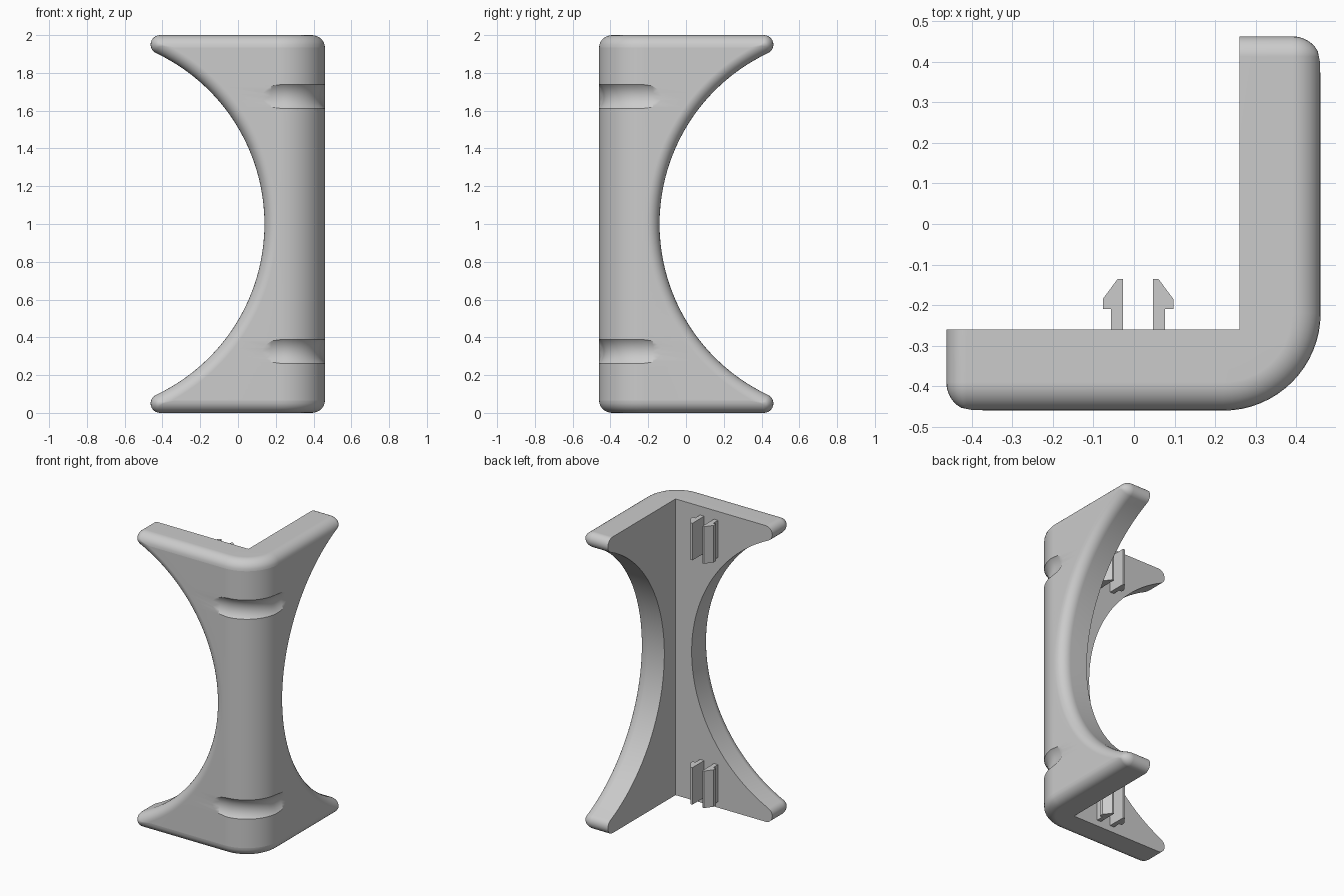
import bpy
import bmesh
from math import sin, cos, asin, sqrt, pi, radians
from mathutils import Vector

cube = bpy.data.objects.get("Cube")
if cube:
    bpy.data.objects.remove(cube, do_unlink=True)

grey = bpy.data.materials.new("Plain grey")
grey.use_nodes = True
grey.diffuse_color = (0.6, 0.6, 0.6, 1)
grey.node_tree.nodes["Principled BSDF"].inputs["Base Color"].default_value = (0.6, 0.6, 0.6, 1)

EDGE, INNER = 0.46, 0.26        # outer and inner faces of both wings
BEND = 0.22                     # centre of the rounded corner
FILLET, INSET = 0.07, 0.065
ARC_X, ARC_R, TIP = -0.86, 1.0, 0.05


def make_object(name, bm):
    bmesh.ops.recalc_face_normals(bm, faces=bm.faces)
    mesh = bpy.data.meshes.new(name)
    bm.to_mesh(mesh)
    bm.free()
    mesh.materials.append(grey)
    obj = bpy.data.objects.new(name, mesh)
    bpy.context.collection.objects.link(obj)
    return obj


def outline(d):
    """Free edge of a wing, top to bottom, inset by d."""
    r = max(TIP - d, 0.003)
    z = 1 - d - r
    phi = asin(z / (ARC_R + d + r))
    cx = ARC_X + sqrt((ARC_R + d + r) ** 2 - z * z)
    pts = []
    for i in range(11):
        a = pi / 2 + (phi + pi / 2) * i / 10
        pts.append((cx + r * cos(a), z + r * sin(a)))
    for i in range(1, 25):
        a = phi * (1 - i / 24)
        pts.append((ARC_X + (ARC_R + d) * cos(a), (ARC_R + d) * sin(a)))
    pts += [(x, -h) for x, h in reversed(pts[:-1])]
    return [(x, 1 + h) for x, h in pts]


def strand(x, z, depth, inner):
    """Horizontal row of points from the free edge to the corner diagonal."""
    row = [(x, depth - EDGE, z)]
    for i in range(9):
        a = -pi / 2 + pi / 4 * i / 8
        rho = EDGE - BEND - depth
        if inner:
            row.append((BEND + (INNER - BEND) * i / 8, -INNER, z))
        else:
            row.append((BEND + rho * cos(a), -BEND + rho * sin(a), z))
    return row


# Bracket: one wing in layers from the inner to the outer face, then its mirror
layers = [(EDGE - INNER, 0, True)]
for i in range(8):
    a = pi / 2 * i / 7
    layers.append((FILLET * (1 - sin(a)), INSET * (1 - cos(a)), False))

bm = bmesh.new()
grid = [[[bm.verts.new(p) for p in strand(x, z, depth, inner)]
         for x, z in outline(d)] for depth, d, inner in layers]


def skin(rows):
    for r0, r1 in zip(rows, rows[1:]):
        for k in range(len(r0) - 1):
            bm.faces.new((r0[k], r0[k + 1], r1[k + 1], r1[k]))


skin(grid[0])
skin(grid[-1])
skin([layer[0] for layer in grid])
skin([layer[-1] for layer in grid])
skin([[row[0] for row in layer] for layer in grid])
copy = bmesh.ops.duplicate(bm, geom=bm.verts[:] + bm.edges[:] + bm.faces[:])
for v in copy["geom"]:
    if isinstance(v, bmesh.types.BMVert):
        v.co = Vector((-v.co.y, -v.co.x, v.co.z))
bmesh.ops.remove_doubles(bm, verts=bm.verts, dist=0.0002)
bracket = make_object("corner_bracket", bm)


# Grooves: a round bar swept about the corner, leaving the surface at its ends
def groove_cutter(z):
    half = [(0.11, -0.57), (0.2, -0.536)]
    path = [Vector((x, y, z)) for x, y in half]
    for i in range(1, 16):
        a = -pi / 2 + pi / 2 * i / 16
        path.append(Vector((BEND + 0.312 * cos(a), -BEND + 0.312 * sin(a), z)))
    path += [Vector((-y, -x, z)) for x, y in reversed(half)]
    bm = bmesh.new()
    rings = []
    for i, p in enumerate(path):
        t = (path[min(i + 1, len(path) - 1)] - path[max(i - 1, 0)]).normalized()
        side = Vector((t.y, -t.x, 0))
        rings.append([bm.verts.new(p + 0.097 * (side * cos(a) + Vector((0, 0, sin(a)))))
                      for a in (2 * pi * k / 32 for k in range(32))])
    for r0, r1 in zip(rings, rings[1:]):
        for k in range(32):
            n = (k + 1) % 32
            bm.faces.new((r0[k], r0[n], r1[n], r1[k]))
    bm.faces.new(rings[0])
    bm.faces.new(rings[-1])
    cutter = make_object("groove_cutter", bm)
    cutter.hide_render = True
    return cutter


bpy.context.view_layer.objects.active = bracket
for z in (0.325, 1.675):
    cutter = groove_cutter(z)
    mod = bracket.modifiers.new("groove", 'BOOLEAN')
    mod.operation, mod.solver, mod.object = 'DIFFERENCE', 'EXACT', cutter
    bpy.ops.object.modifier_apply(modifier=mod.name)
    bpy.data.objects.remove(cutter, do_unlink=True)

bpy.ops.object.select_all(action='DESELECT')
bracket.select_set(True)
bpy.ops.object.shade_smooth_by_angle(angle=radians(35))
bracket.modifiers.new("even_shading", 'WEIGHTED_NORMAL').keep_sharp = True

# Snap clips: barbed hooks in facing pairs on the inside of the front wing
HOOK = [(0.037, -0.28), (0.037, -0.135), (0.05, -0.135), (0.087, -0.185),
        (0.087, -0.21), (0.067, -0.21), (0.067, -0.28)]
for level, z in (("lower", 0.04), ("upper", 1.69)):
    for side, sign in (("right", -1), ("left", 1)):
        bm = bmesh.new()
        face = bm.faces.new([bm.verts.new((0.01 + sign * x, y, z)) for x, y in HOOK])
        top = bmesh.ops.extrude_face_region(bm, geom=[face])["geom"]
        bmesh.ops.translate(bm, vec=(0, 0, 0.25),
                            verts=[v for v in top if isinstance(v, bmesh.types.BMVert)])
        make_object(f"{level}_{side}_clip", bm)
